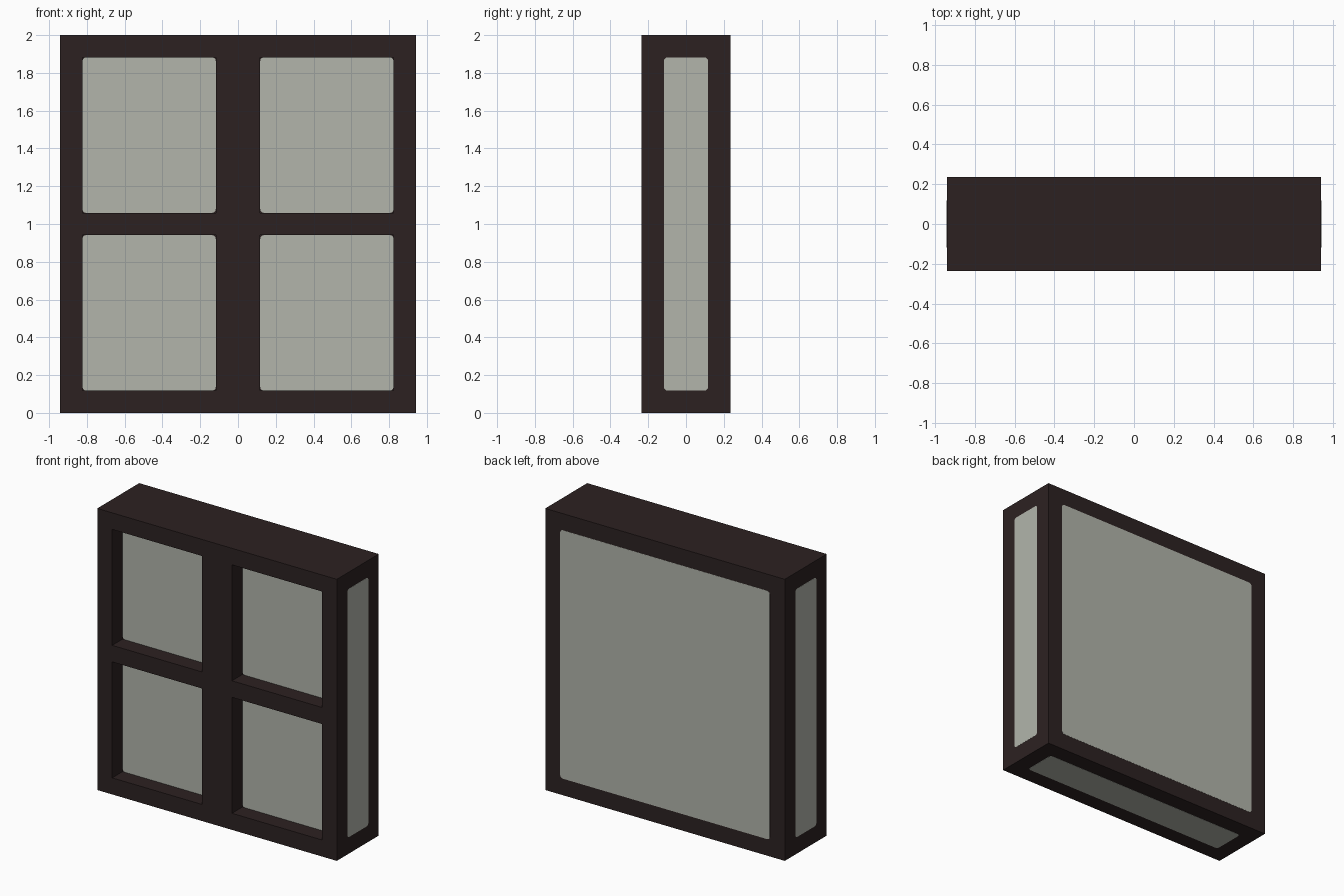
import bpy, bmesh, math
from mathutils import Matrix, Vector

if "Cube" in bpy.data.objects:
    bpy.data.objects.remove(bpy.data.objects["Cube"], do_unlink=True)

U = 2 / 17                            # frame border and recess depth
W, D, H = 16 * U, 4 * U, 17 * U       # overall size


def material(name, color):
    m = bpy.data.materials.new(name)
    m.use_nodes = True
    m.diffuse_color = color
    bsdf = m.node_tree.nodes["Principled BSDF"]
    bsdf.inputs["Base Color"].default_value = color
    bsdf.inputs["Roughness"].default_value = 0.8
    return m


dark_wood = material("dark wood", (0.0255, 0.0156, 0.0156, 1))
pale_paper = material("pale paper", (0.445, 0.462, 0.407, 1))


def add_object(name, bm, mat):
    bmesh.ops.recalc_face_normals(bm, faces=bm.faces)
    mesh = bpy.data.meshes.new(name)
    bm.to_mesh(mesh)
    bm.free()
    mesh.materials.append(mat)
    ob = bpy.data.objects.new(name, mesh)
    bpy.context.collection.objects.link(ob)
    return ob


# Frame: a box with four openings sunk into its front
def make_frame():
    bm = bmesh.new()
    bmesh.ops.create_cube(bm, size=1, matrix=Matrix.Translation((0, 0, H / 2))
                          @ Matrix.Diagonal((W, D, H, 1)))
    cuts = [((x * U, 0, 0), (1, 0, 0)) for x in (-7, -1, 1, 7)]
    cuts += [((0, 0, z * U), (0, 0, 1)) for z in (1, 8, 9, 16)]
    for co, no in cuts:
        geom = bm.verts[:] + bm.edges[:] + bm.faces[:]
        bmesh.ops.bisect_plane(bm, geom=geom, plane_co=co, plane_no=no)

    def is_opening(f):
        c = f.calc_center_median() / U
        return (f.normal.y < -0.9 and 1 < abs(c.x) < 7
                and (1 < c.z < 8 or 9 < c.z < 16))

    bm.normal_update()
    openings = [f for f in bm.faces if is_opening(f)]
    sunk = bmesh.ops.extrude_discrete_faces(bm, faces=openings)["faces"]
    verts = list({v for f in sunk for v in f.verts})
    bmesh.ops.translate(bm, verts=verts, vec=(0, U, 0))
    bmesh.ops.dissolve_limit(bm, angle_limit=0.01, verts=bm.verts[:],
                             edges=bm.edges[:])
    return add_object("frame", bm, dark_wood)


# Panel: a thin plate with slightly rounded corners
def make_panel(name, w, h, location, rotation, r=0.02, steps=3):
    bm = bmesh.new()
    pts = []
    for i, (sx, sy) in enumerate(((1, 1), (-1, 1), (-1, -1), (1, -1))):
        for k in range(steps + 1):
            a = math.pi / 2 * (i + k / steps)
            pts.append((sx * (w / 2 - r) + r * math.cos(a),
                        sy * (h / 2 - r) + r * math.sin(a), -0.002))
    face = bm.faces.new([bm.verts.new(p) for p in pts])
    top = bmesh.ops.extrude_face_region(bm, geom=[face])["geom"]
    verts = [g for g in top if isinstance(g, bmesh.types.BMVert)]
    bmesh.ops.translate(bm, verts=verts, vec=Vector((0, 0, 0.003)))
    ob = add_object(name, bm, pale_paper)
    ob.location = location
    ob.rotation_euler = [math.radians(a) for a in rotation]


make_frame()

# Four panes at the bottom of the front openings
for side, x in (("left", 4 * U), ("right", -4 * U)):
    for level, z in (("lower", 4.5 * U), ("upper", 12.5 * U)):
        make_panel(f"{level}_{side}_pane", 6 * U, 7 * U,
                   (x, -D / 2 + U, z), (90, 0, 0))

# Panels on the sides, back and underside
make_panel("left_panel", 2 * U, 15 * U, (W / 2, 0, H / 2), (90, 0, 90))
make_panel("right_panel", 2 * U, 15 * U, (-W / 2, 0, H / 2), (90, 0, -90))
make_panel("back_panel", 14 * U, 15 * U, (0, D / 2, H / 2), (90, 0, 180))
make_panel("base_panel", 14 * U, 2 * U, (0, 0, 0), (180, 0, 0))
